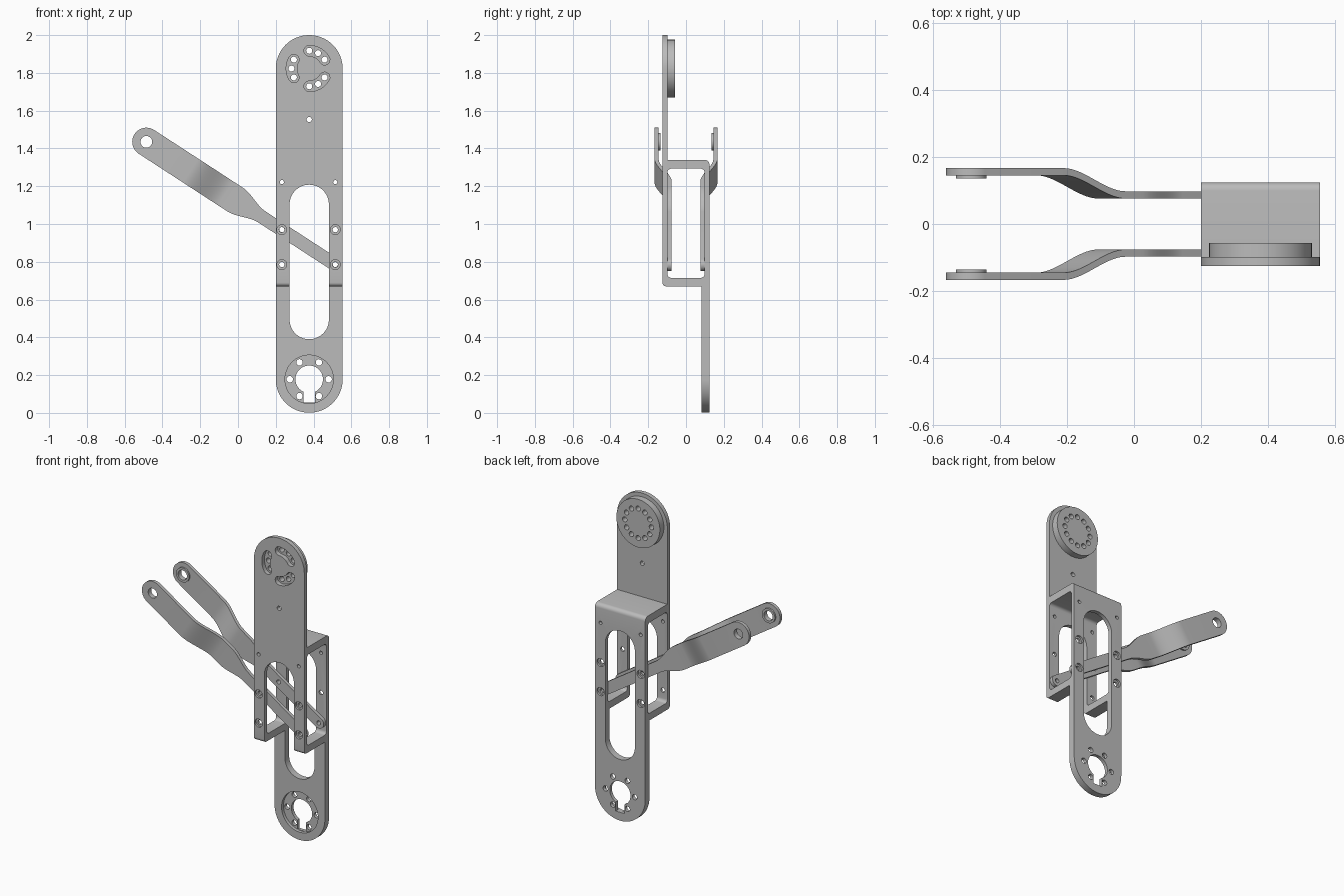
import bpy, bmesh, math
from math import cos, sin, pi, radians

if "Cube" in bpy.data.objects:
    bpy.data.objects.remove(bpy.data.objects["Cube"])

grey = bpy.data.materials.new("machined grey")
grey.diffuse_color = (0.5, 0.5, 0.5, 1)
grey.use_nodes = True
grey.node_tree.nodes["Principled BSDF"].inputs["Base Color"].default_value = grey.diffuse_color

CX = 0.377                       # centre line of the bracket
TOP_Z, LOW_Z, R = 1.823, 0.178, 0.177


def make(name, bm):
    bmesh.ops.recalc_face_normals(bm, faces=bm.faces[:])
    me = bpy.data.meshes.new(name)
    bm.to_mesh(me)
    bm.free()
    me.materials.append(grey)
    ob = bpy.data.objects.new(name, me)
    bpy.context.collection.objects.link(ob)
    return ob


def prism(name, pts, a, b, axis='Y'):
    """Extrude a 2D outline (x,z along Y, or y,z along X) from a to b."""
    bm = bmesh.new()
    place = (lambda p, t: (p[0], t, p[1])) if axis == 'Y' else (lambda p, t: (t, p[0], p[1]))
    lo = [bm.verts.new(place(p, a)) for p in pts]
    hi = [bm.verts.new(place(p, b)) for p in pts]
    bm.faces.new(lo)
    bm.faces.new(hi)
    n = len(pts)
    for i in range(n):
        j = (i + 1) % n
        bm.faces.new((lo[i], lo[j], hi[j], hi[i]))
    return make(name, bm)


def arc(x, z, r, a0, a1, n):
    return [(x + r * cos(radians(a0 + (a1 - a0) * i / n)),
             z + r * sin(radians(a0 + (a1 - a0) * i / n))) for i in range(n + 1)]


def circle(x, z, r, n=32):
    return arc(x, z, r, 0, 360, n)[:-1]


def stadium(x, z0, z1, r, n=32):
    return arc(x, z1, r, 0, 180, n) + arc(x, z0, r, 180, 360, n)


def rounded_box(x0, x1, z0, z1, r):
    return (arc(x1 - r, z1 - r, r, 0, 90, 6) + arc(x0 + r, z1 - r, r, 90, 180, 6)
            + arc(x0 + r, z0 + r, r, 180, 270, 6) + arc(x1 - r, z0 + r, r, 270, 360, 6))


def boolean(ob, tool, op='DIFFERENCE'):
    m = ob.modifiers.new("cut", 'BOOLEAN')
    m.operation, m.solver, m.object = op, 'EXACT', tool
    dg = bpy.context.evaluated_depsgraph_get()
    new = bpy.data.meshes.new_from_object(ob.evaluated_get(dg))
    ob.modifiers.clear()
    ob.data = new
    bpy.data.objects.remove(tool)


def drill(ob, pts, a=-0.4, b=0.4):
    boolean(ob, prism("cutter", pts, a, b))


def finish(ob):
    ob.data.shade_smooth()
    ob.data.set_sharp_from_angle(angle=radians(30))


# bracket: stepped side profile trimmed to a long round-ended outline
profile = ([(-0.098, 2.1), (-0.125, 2.1)]
           + arc(-0.105, 0.69, 0.02, 180, 270, 6)
           + [(0.082, 0.67), (0.082, -0.1), (0.124, -0.1)]
           + arc(0.099, 1.315, 0.025, 0, 90, 6) + [(-0.098, 1.34)])
bracket = prism("bracket", profile, 0.1, 0.65, 'X')
boolean(bracket, prism("outline", stadium(CX, LOW_Z, TOP_Z, R, 48), -0.4, 0.4), 'INTERSECT')
boolean(bracket, prism("window", rounded_box(-0.098, 0.098, 0.715, 1.293, 0.02), 0, 0.8, 'X'))
drill(bracket, stadium(CX, 0.39 + 0.104, 1.208 - 0.104, 0.104))

# pivot holes with counterbores, and small fixing holes
for x in (0.232, 0.515):
    for z in (0.785, 0.97):
        drill(bracket, circle(x, z, 0.014, 20))
        drill(bracket, circle(x, z, 0.026, 24), -0.2, -0.112)
        drill(bracket, circle(x, z, 0.026, 24), 0.111, 0.2)
    drill(bracket, circle(x, 1.222, 0.011, 16))
drill(bracket, circle(CX, 1.553, 0.014, 20))

# three curved slots near the top
for mid in (60, 180, 300):
    a0, a1, rr, w = mid - 30, mid + 30, 0.094, 0.028

    def cap(a, start):
        return arc(CX + rr * cos(radians(a)), TOP_Z + rr * sin(radians(a)), w, start, start + 180, 8)
    pts = (arc(CX, TOP_Z, rr + w, a0, a1, 12)[:-1] + cap(a1, a1)
           + arc(CX, TOP_Z, rr - w, a1, a0, 12)[1:-1] + cap(a0, a0 + 180)[:-1])
    drill(bracket, pts, -0.3, -0.09)

# lower round recess, keyhole and bolt circle
drill(bracket, circle(CX, LOW_Z, 0.128, 48), 0.0, 0.102)
key = [(CX + 0.073 * cos(radians(a)), LOW_Z + 0.073 * sin(radians(a))) for a in range(-65, 246, 10)]
drill(bracket, key + [(CX - 0.031, 0.054), (CX + 0.031, 0.054)])
for i in range(6):
    a = i * pi / 3
    drill(bracket, circle(CX + 0.103 * cos(a), LOW_Z + 0.103 * sin(a), 0.017, 20))
finish(bracket)

# disc behind the top of the bracket, with a ring of twelve holes
disc = prism("hub_disc", circle(CX, TOP_Z, 0.153, 64), -0.098, -0.057)
for i in range(12):
    a = i * pi / 6
    drill(disc, circle(CX + 0.094 * cos(a), TOP_Z + 0.094 * sin(a), 0.016, 20))
finish(disc)

# cranked lever arms
PX, PZ = -0.485, 1.435           # outer pivot
DX, DZ, LEN = 0.838, -0.545, 1.193
R1, R2 = 0.075, 0.035


def smooth(t):
    t = max(0.0, min(1.0, t))
    return t * t * (3 - 2 * t)


def arm(name, side):
    s_vals = [-R1 * cos(pi / 2 * i / 12) for i in range(13)]
    s_vals += [0.28 + 0.22 * i / 16 for i in range(17)]
    s_vals += [0.56 + 0.17 * i / 12 for i in range(13)]
    s_vals += [LEN + R2 * sin(pi / 2 * i / 10) for i in range(11)]
    bm = bmesh.new()
    rows = []
    for s in s_vals:
        w = R1 + (R2 - R1) * smooth((s - 0.56) / 0.17)
        if s < 0:
            w = math.sqrt(max(R1 * R1 - s * s, 4e-6))
        if s > LEN:
            w = math.sqrt(max(R2 * R2 - (s - LEN) ** 2, 4e-6))
        y = 0.145 - 0.069 * smooth((s - 0.28) / 0.22)
        rows.append([bm.verts.new((PX + DX * s - DZ * w * k, side * (y + t), PZ + DZ * s + DX * w * k))
                     for k, t in ((1, 0), (1, 0.0215), (-1, 0.0215), (-1, 0))])
    for p, q in zip(rows, rows[1:]):
        for i in range(4):
            j = (i + 1) % 4
            bm.faces.new((p[i], p[j], q[j], q[i]))
    bm.faces.new(rows[0])
    bm.faces.new(rows[-1])
    ob = make(name, bm)
    drill(ob, circle(PX, PZ, 0.031))
    for x, z in ((0.232, 0.97), (0.515, 0.785)):
        drill(ob, circle(x, z, 0.0135, 20))
    finish(ob)
    # thin boss around the pivot on the inner face
    boss = prism(name + "_boss", circle(PX, PZ, 0.046), side * 0.135, side * 0.145)
    drill(boss, circle(PX, PZ, 0.031))
    finish(boss)


arm("front_arm", -1)
arm("back_arm", 1)
